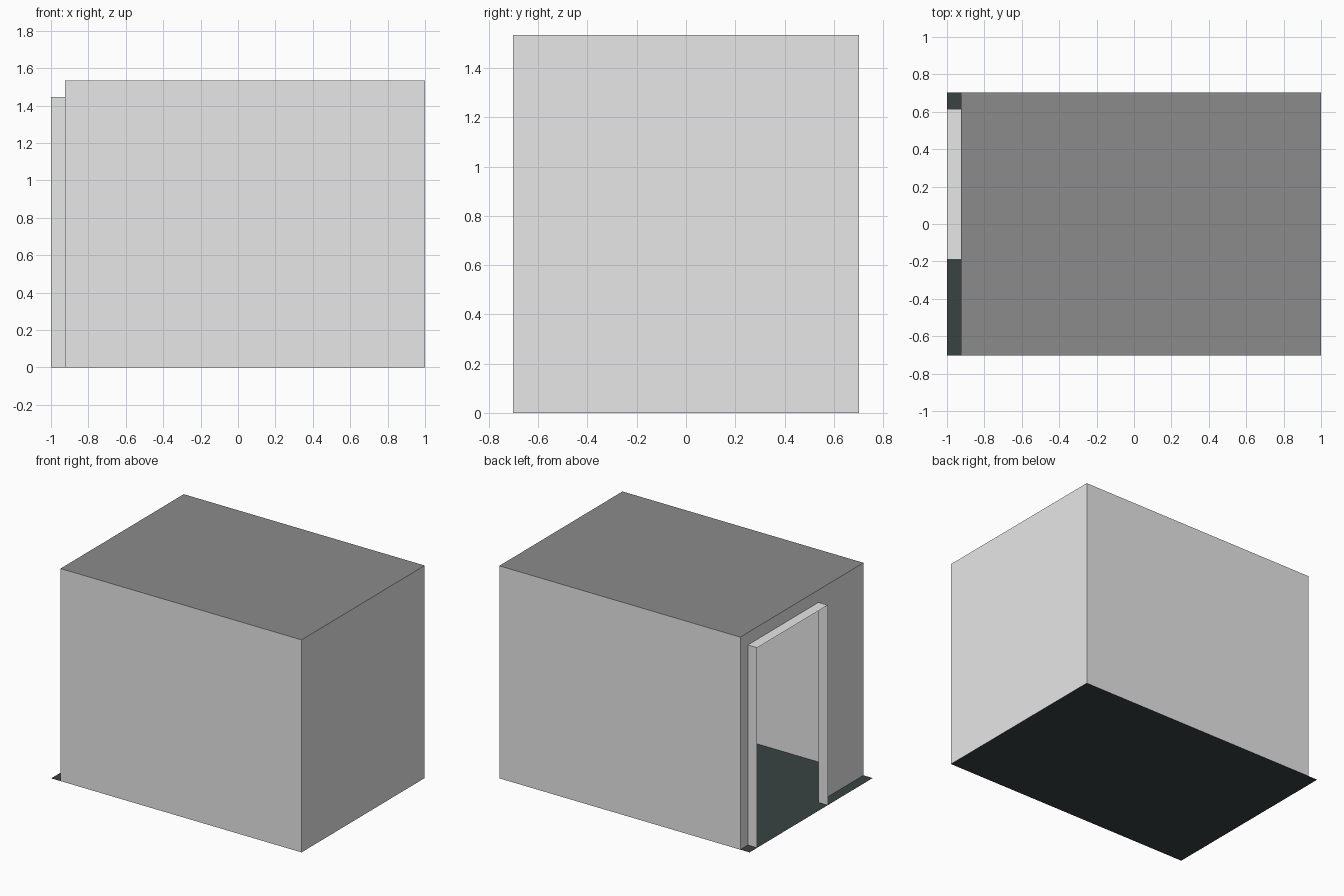
import bpy
import bmesh

if "Cube" in bpy.data.objects:
    bpy.data.objects.remove(bpy.data.objects["Cube"], do_unlink=True)


def make_material(name, rgb):
    mat = bpy.data.materials.new(name)
    mat.use_nodes = True
    colour = (*rgb, 1.0)
    mat.diffuse_color = colour
    mat.node_tree.nodes["Principled BSDF"].inputs["Base Color"].default_value = colour
    return mat


light_grey = make_material("light grey", (0.8, 0.8, 0.8))
roof_grey = make_material("roof grey", (0.26, 0.26, 0.26))
floor_dark = make_material("dark slate", (0.04, 0.055, 0.055))

# Main dimensions
floor_x, room_x, far_x = -1.0, -0.926, 1.0
side_y, height = 0.703, 1.535
door_y0, door_y1, door_top = -0.19, 0.615, 1.445


def sheets(name, mat, faces):
    """Make one object out of flat, thin-shell polygons."""
    bm = bmesh.new()
    for points in faces:
        bm.faces.new([bm.verts.new(p) for p in points])
    bmesh.ops.remove_doubles(bm, verts=bm.verts, dist=0.0001)
    mesh = bpy.data.meshes.new(name)
    bm.to_mesh(mesh)
    bm.free()
    mesh.materials.append(mat)
    obj = bpy.data.objects.new(name, mesh)
    bpy.context.collection.objects.link(obj)
    return obj


def level(x0, x1, z):
    """Horizontal rectangle facing up."""
    return [(x0, -side_y, z), (x1, -side_y, z), (x1, side_y, z), (x0, side_y, z)]


def upright(a, b, top):
    """Vertical rectangle standing on the line from a to b."""
    return [(*a, 0), (*b, 0), (*b, top), (*a, top)]


# Floor and roof
sheets("floor", floor_dark, [level(floor_x, far_x, 0)])
sheets("roof", roof_grey, [level(room_x, far_x, height)])

# Plain walls
front_l, front_r = (room_x, -side_y), (far_x, -side_y)
back_l, back_r = (room_x, side_y), (far_x, side_y)
sheets("front_wall", light_grey, [upright(front_l, front_r, height)])
sheets("end_wall", light_grey, [upright(front_r, back_r, height)])
sheets("back_wall", light_grey, [upright(back_r, back_l, height)])

# Wall with the doorway: a strip on each side and one above
sheets("door_wall", light_grey, [
    upright(back_l, (room_x, door_y1), height),
    upright((room_x, door_y0), front_l, height),
    [(room_x, door_y1, door_top), (room_x, door_y0, door_top),
     (room_x, door_y0, height), (room_x, door_y1, height)],
])

# Projecting door surround: two jambs and a head
sheets("door_surround", light_grey, [
    upright((room_x, door_y1), (floor_x, door_y1), door_top),
    upright((floor_x, door_y0), (room_x, door_y0), door_top),
    [(floor_x, door_y0, door_top), (room_x, door_y0, door_top),
     (room_x, door_y1, door_top), (floor_x, door_y1, door_top)],
])
